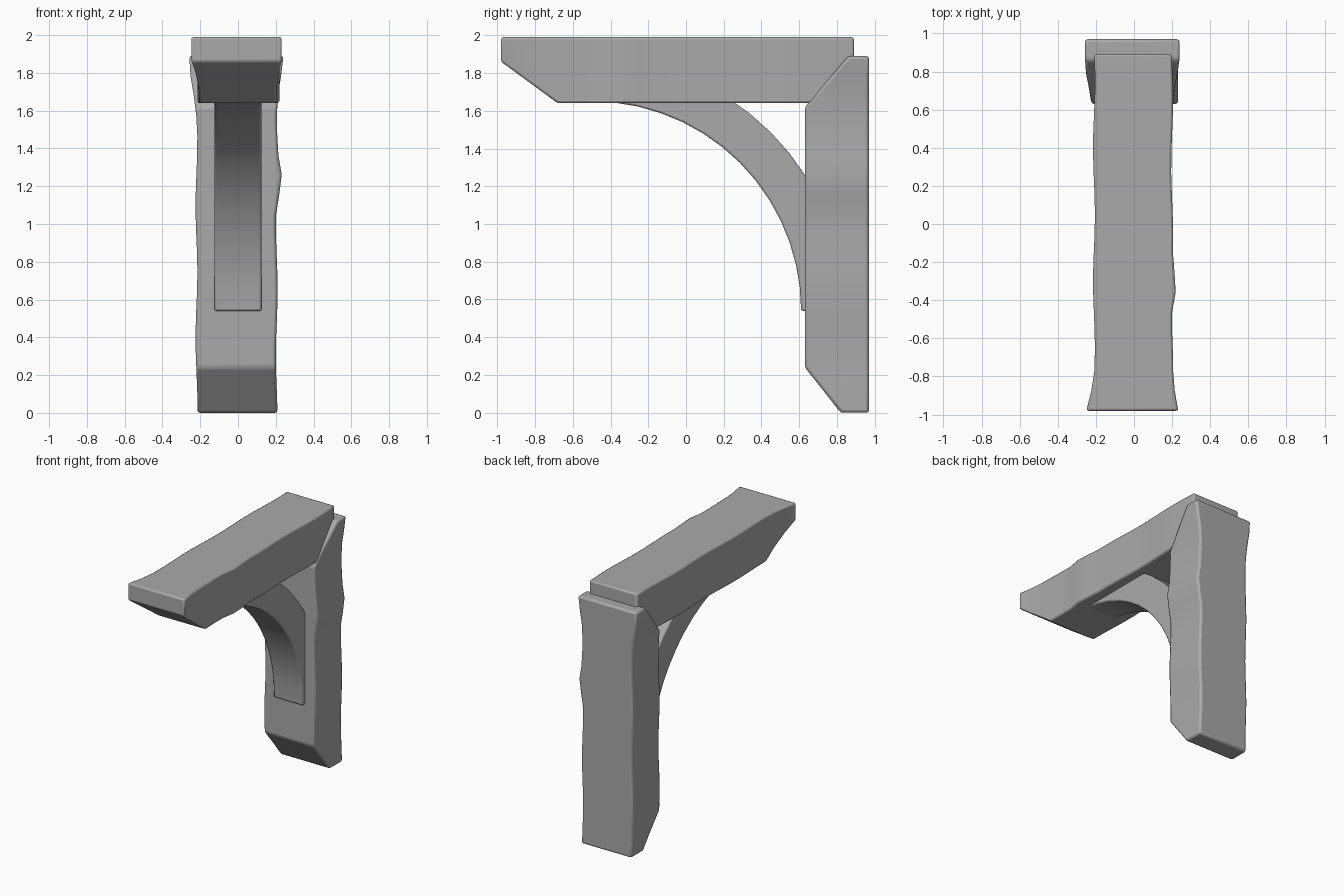
import bpy, bmesh, math
from mathutils import Vector

cube = bpy.data.objects.get("Cube")
if cube:
    bpy.data.objects.remove(cube, do_unlink=True)

stone = bpy.data.materials.new("worn_grey")
stone.use_nodes = True
GREY = (0.4, 0.4, 0.4, 1)
stone.diffuse_color = GREY
stone.node_tree.nodes["Principled BSDF"].inputs["Base Color"].default_value = GREY


def extrude_profile(profile, left, right):
    """Turn a side outline of (y, z) points into a solid between two x planes."""
    bm = bmesh.new()
    near = [bm.verts.new((left, y, z)) for y, z in profile]
    far = [bm.verts.new((right, y, z)) for y, z in profile]
    bm.faces.new(near)
    bm.faces.new(far)
    for i in range(len(profile)):
        bm.faces.new((near[i - 1], near[i], far[i], far[i - 1]))
    bmesh.ops.recalc_face_normals(bm, faces=bm.faces)
    return bm


def bump(position, centre, spread):
    return math.exp(-((position - centre) / spread) ** 2)


def wear_sides(bm, axis, flare_at, flare_spread, knob_at):
    """Slice a bar along its length, flare one end and make its sides uneven."""
    direction = Vector([float(i == axis) for i in range(3)])
    positions = [v.co[axis] for v in bm.verts]
    start, length = min(positions), max(positions) - min(positions)
    slices = 18
    for i in range(1, slices):
        bmesh.ops.bisect_plane(
            bm, geom=bm.verts[:] + bm.edges[:] + bm.faces[:],
            plane_co=direction * (start + length * i / slices), plane_no=direction)
    for v in bm.verts:
        along = v.co[axis]
        side = math.copysign(1, v.co.x)
        offset = 0.035 * bump(along, flare_at, flare_spread)
        offset += 0.005 * math.sin(9 * along + 2 * side)
        if side > 0:
            offset += 0.025 * bump(along, knob_at, 0.1)
        v.co.x += side * offset


def finish(name, bm, edge_width):
    """Make the object, round its edges and shade it smoothly."""
    mesh = bpy.data.meshes.new(name)
    bm.to_mesh(mesh)
    bm.free()
    mesh.materials.append(stone)
    obj = bpy.data.objects.new(name, mesh)
    bpy.context.collection.objects.link(obj)
    bevel = obj.modifiers.new("worn_edges", "BEVEL")
    bevel.width = edge_width
    bevel.segments = 2
    bevel.limit_method = "ANGLE"
    bevel.angle_limit = math.radians(30)
    bpy.ops.object.select_all(action="DESELECT")
    obj.select_set(True)
    bpy.context.view_layer.objects.active = obj
    bpy.ops.object.shade_smooth_by_angle(angle=math.radians(35))


# Top beam, undercut and flared at its front end
FRONT, BACK, TOP, UNDERSIDE = -0.98, 0.89, 1.99, 1.64
beam = extrude_profile([(FRONT, 1.86), (FRONT, TOP), (BACK, TOP),
                        (BACK, UNDERSIDE), (-0.68, UNDERSIDE)], -0.21, 0.2)
wear_sides(beam, axis=1, flare_at=FRONT, flare_spread=0.1, knob_at=-0.33)
finish("top_beam", beam, 0.015)

# Upright post, cut back at the foot and sloped to a flared head
FACE, REAR, HEAD = 0.63, 0.97, 1.89
post = extrude_profile([(0.82, 0), (FACE, 0.24), (FACE, 1.62),
                        (0.86, HEAD), (REAR, HEAD), (REAR, 0)], -0.22, 0.205)
wear_sides(post, axis=2, flare_at=HEAD, flare_spread=0.2, knob_at=1.23)
finish("upright_post", post, 0.015)

# Curved brace, a quarter ring with both ends set into the bars
STEPS = 14


def arc(radius):
    angles = [math.pi / 2 * i / STEPS for i in range(STEPS + 1)]
    return [(radius * math.cos(a) - 0.5, radius * math.sin(a) + 0.54) for a in angles]


brace = extrude_profile(arc(1.11) + arc(1.34)[::-1], -0.125, 0.125)
finish("curved_brace", brace, 0.01)
